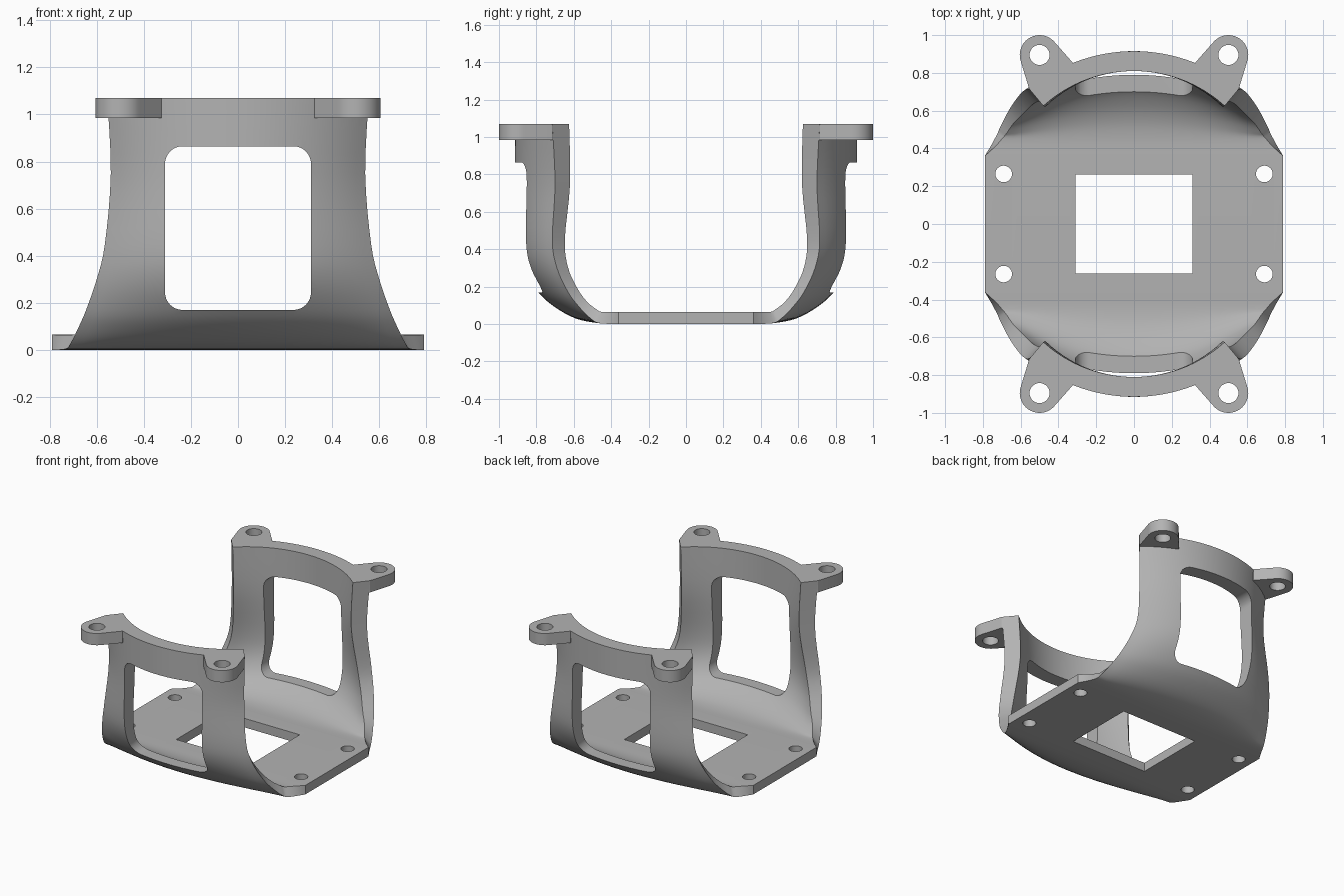
import bpy, bmesh, math
from mathutils import Vector

if "Cube" in bpy.data.objects:
    bpy.data.objects.remove(bpy.data.objects["Cube"])

grey = bpy.data.materials.new("plain grey")
grey.use_nodes = True
grey.diffuse_color = (0.45, 0.45, 0.45, 1)
grey.node_tree.nodes["Principled BSDF"].inputs["Base Color"].default_value = grey.diffuse_color


def finish(bm, name):
    bmesh.ops.recalc_face_normals(bm, faces=bm.faces)
    mesh = bpy.data.meshes.new(name)
    bm.to_mesh(mesh)
    bm.free()
    mesh.materials.append(grey)
    obj = bpy.data.objects.new(name, mesh)
    bpy.context.collection.objects.link(obj)
    return obj


def prism(name, outline, depth):
    """Extrude a 3D outline along depth."""
    bm = bmesh.new()
    face = bm.faces.new([bm.verts.new(p) for p in outline])
    top = bmesh.ops.extrude_face_region(bm, geom=[face])["geom"]
    bmesh.ops.translate(bm, vec=depth, verts=[v for v in top if isinstance(v, bmesh.types.BMVert)])
    return finish(bm, name)


def arc(cx, cy, r, start, end, n):
    angles = [math.radians(start + (end - start) * i / n) for i in range(n + 1)]
    return [(cx + r * math.cos(a), cy + r * math.sin(a)) for a in angles]


def combine(body, tool, operation):
    mod = body.modifiers.new(operation, 'BOOLEAN')
    mod.operation = operation
    mod.solver = 'EXACT'
    mod.object = tool
    bpy.context.view_layer.objects.active = body
    bpy.ops.object.modifier_apply(modifier=mod.name)
    bpy.data.objects.remove(tool)


def smooth_rows(rows, steps=4):
    """Catmull-Rom through the given sections."""
    pts = [Vector(r) for r in rows]
    pts = [pts[0]] + pts + [pts[-1]]
    out = []
    for a, b, c, d in zip(pts, pts[1:], pts[2:], pts[3:]):
        for i in range(steps):
            t = i / steps
            out.append(b + (c - a) * (t / 2) + (a * 2 - b * 5 + c * 4 - d) * (t * t / 2)
                       + (b * 3 - a - c * 3 + d) * (t ** 3 / 2))
    return out + [pts[-1]]


# Wall sections: height, half width, y at the end, y in the middle
outer = smooth_rows([
    (0, .79, .36, .36), (.005, .73, .465, .47), (.03, .71, .51, .59),
    (.09, .68, .57, .70), (.17, .645, .63, .79), (.30, .60, .69, .875),
    (.45, .565, .715, .91), (.75, .54, .70, .915), (1.07, .555, .715, .915)])
inner = smooth_rows([
    (.065, .79, .36, .36), (.065, .70, .45, .45), (.08, .675, .48, .54),
    (.12, .64, .53, .63), (.19, .59, .58, .72), (.30, .54, .63, .785),
    (.45, .50, .648, .81), (.75, .47, .62, .81), (1.07, .48, .625, .81)])
SEG = 28


def section(row, side):
    z, w, y_end, y_mid = row
    sag = y_mid - y_end
    pts = []
    for i in range(SEG + 1):
        x = w * (2 * i / SEG - 1)
        y = y_mid
        if sag > 1e-4:
            radius = (w * w + sag * sag) / (2 * sag)
            y -= radius - math.sqrt(radius * radius - x * x)
        pts.append((x, side * y, max(z, 0)))
    return pts


# Frame: one closed shell running up one wall, across the base and up the other
bm = bmesh.new()
skins = []
for rows in (outer, inner):
    sections = [section(r, -1) for r in reversed(rows)] + [section(r, 1) for r in rows]
    skins.append([[bm.verts.new(p) for p in s] for s in sections])
for grid in skins:
    for a, b in zip(grid, grid[1:]):
        for i in range(SEG):
            bm.faces.new((a[i], a[i + 1], b[i + 1], b[i]))
lower, upper = skins
for j in range(len(lower) - 1):
    for i in (0, SEG):
        bm.faces.new((lower[j][i], lower[j + 1][i], upper[j + 1][i], upper[j][i]))
for j in (0, -1):
    for i in range(SEG):
        bm.faces.new((lower[j][i], lower[j][i + 1], upper[j][i + 1], upper[j][i]))
frame = finish(bm, "bracket_frame")

# Rounded window through both walls
r = .075
window = []
for cx, cz, start in ((.31 - r, .865 - r, 0), (r - .31, .865 - r, 90),
                      (r - .31, .17 + r, 180), (.31 - r, .17 + r, 270)):
    window += arc(cx, cz, r, start, start + 90, 8)
combine(frame, prism("window_cutter", [(x, -1.2, z) for x, z in window], (0, 2.4, 0)), 'DIFFERENCE')

# Square opening in the base
opening = [(-.31, -.262, -.1), (.31, -.262, -.1), (.31, .262, -.1), (-.31, .262, -.1)]
combine(frame, prism("base_cutter", opening, (0, 0, .25)), 'DIFFERENCE')

# Mounting lugs and all round holes, mirrored to four corners
for sx in (-1, 1):
    for sy in (-1, 1):
        lug = [(.50, .665), (.555, .716)] + arc(.5, .895, .105, -15, 143, 18) + [(.325, .855), (.33, .80)]
        combine(frame, prism("mounting_lug", [(sx * x, sy * y, .985) for x, y in lug], (0, 0, .085)), 'UNION')
        for cx, cy, rad, z in ((.5, .895, .053, .9), (.69, .265, .044, -.1)):
            ring = arc(cx, cy, rad, 0, 360, 28)[:-1]
            combine(frame, prism("hole_cutter", [(sx * x, sy * y, z) for x, y in ring], (0, 0, .25)), 'DIFFERENCE')

# Smooth curved skins with crisp edges
bpy.ops.object.select_all(action='DESELECT')
frame.select_set(True)
bpy.context.view_layer.objects.active = frame
bpy.ops.object.shade_smooth_by_angle(angle=math.radians(30))
